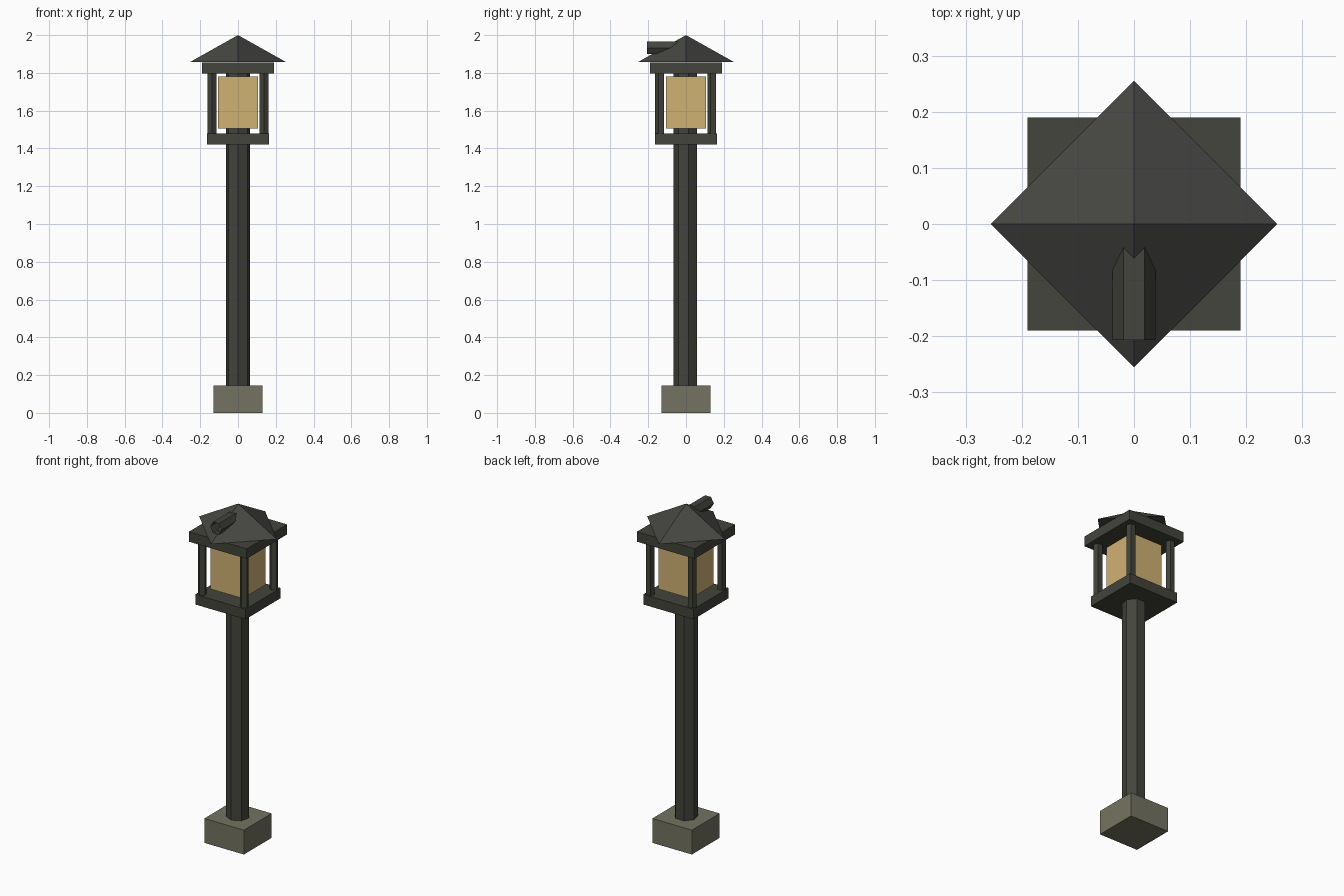
import bpy, math

if "Cube" in bpy.data.objects:
    bpy.data.objects.remove(bpy.data.objects["Cube"])


def material(name, rgb):
    m = bpy.data.materials.new(name)
    m.diffuse_color = (*rgb, 1)
    m.use_nodes = True
    m.node_tree.nodes["Principled BSDF"].inputs["Base Color"].default_value = m.diffuse_color
    return m


iron = material("dark_iron", (0.056, 0.058, 0.045))
roofing = material("dark_roofing", (0.061, 0.061, 0.055))
stone = material("grey_stone", (0.175, 0.171, 0.120))
glass = material("amber_glass", (0.631, 0.445, 0.171))


def finish(name, verts, faces, mat):
    mesh = bpy.data.meshes.new(name)
    mesh.from_pydata(verts, [], faces)
    mesh.materials.append(mat)
    ob = bpy.data.objects.new(name, mesh)
    bpy.context.collection.objects.link(ob)
    return ob


def prism(name, sides, r, z0, z1, mat, x=0, y=0, turn=-90.0, capped=True):
    """Upright prism; the first corner points along angle 'turn'."""
    ring = []
    for i in range(sides):
        a = math.radians(turn) + math.tau * i / sides
        ring.append((x + r * math.cos(a), y + r * math.sin(a)))
    verts = [(*p, z0) for p in ring] + [(*p, z1) for p in ring]
    faces = [(i, (i + 1) % sides, (i + 1) % sides + sides, i + sides) for i in range(sides)]
    if capped:
        faces += [tuple(reversed(range(sides))), tuple(range(sides, 2 * sides))]
    return finish(name, verts, faces, mat)


def slab(name, half, z0, z1, mat):
    return prism(name, 4, half * math.sqrt(2), z0, z1, mat, turn=-45)


# Stone foot and seven-sided post running up through the lantern
slab("foot_block", 0.13, 0.0, 0.145, stone)
prism("post", 7, 0.065, 0.003, 1.82, iron)

# Lantern: sill, glass, top plate
slab("lantern_sill", 0.165, 1.42, 1.48, iron)
slab("lantern_glass", 0.106, 1.505, 1.78, glass)
slab("lantern_top_plate", 0.19, 1.796, 1.855, iron)

# Five-sided corner bars
for side, sx in (("left", -1), ("right", 1)):
    for depth, sy in (("front", -1), ("back", 1)):
        prism(f"{depth}_{side}_bar", 5, 0.025, 1.47, 1.80, iron, sx * 0.138, sy * 0.138)

# Pyramid roof, turned 45 degrees to the lantern
R, Z = 0.255, 1.857
finish("roof", [(0, -R, Z), (R, 0, Z), (0, R, Z), (-R, 0, Z), (0, 0, 2.0)],
       [(0, 1, 4), (1, 2, 4), (2, 3, 4), (3, 0, 4), (3, 2, 1, 0)], roofing)

# Open hexagonal vent pipe lying along y
pipe = prism("vent_pipe", 6, 0.038, 0.0, 0.197, iron, turn=0, capped=False)
pipe.rotation_euler = (math.radians(90), 0, 0)
pipe.location = (0, -0.01, 1.933)
